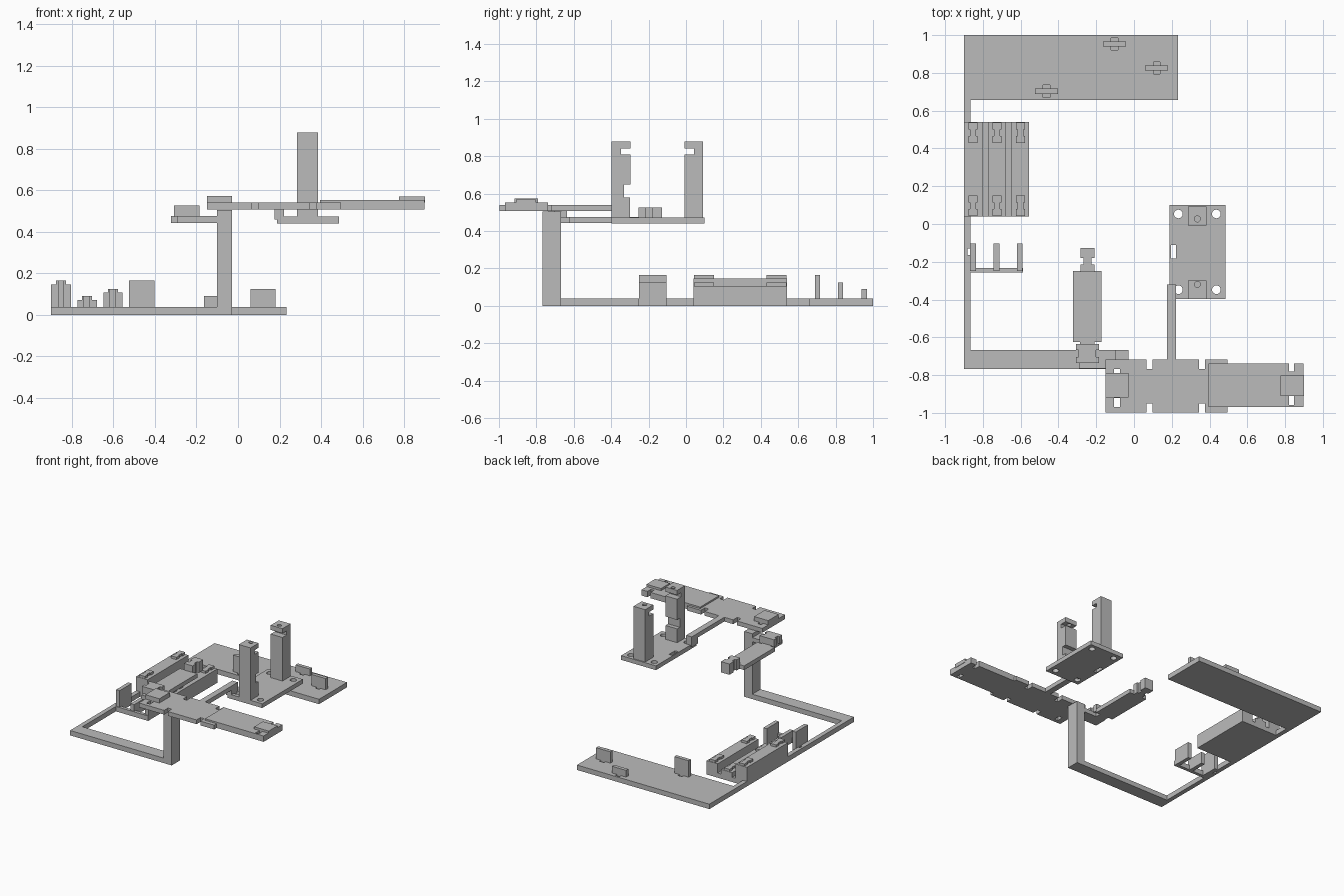
import bpy, bmesh

old = bpy.data.objects.get("Cube")
if old:
    bpy.data.objects.remove(old, do_unlink=True)

grey = bpy.data.materials.new("plain_grey")
grey.use_nodes = True
grey.diffuse_color = (0.5, 0.5, 0.5, 1)
grey.node_tree.nodes["Principled BSDF"].inputs["Base Color"].default_value = (0.5, 0.5, 0.5, 1)


def make(name, bm):
    bmesh.ops.recalc_face_normals(bm, faces=bm.faces)
    mesh = bpy.data.meshes.new(name)
    bm.to_mesh(mesh)
    bm.free()
    mesh.materials.append(grey)
    ob = bpy.data.objects.new(name, mesh)
    bpy.context.collection.objects.link(ob)
    return ob


def prism(name, points, place, shift):
    """Extrude a flat outline; place maps a 2D point to 3D."""
    bm = bmesh.new()
    face = bm.faces.new([bm.verts.new(place(a, b)) for a, b in points])
    out = bmesh.ops.extrude_face_region(bm, geom=[face])
    verts = [g for g in out["geom"] if isinstance(g, bmesh.types.BMVert)]
    bmesh.ops.translate(bm, verts=verts, vec=shift)
    return make(name, bm)


def box(name, x, y, z):
    corners = [(x[0], y[0]), (x[1], y[0]), (x[1], y[1]), (x[0], y[1])]
    return prism(name, corners, lambda a, b: (a, b, z[0]), (0, 0, z[1] - z[0]))


def drill(x, y, z, r):
    bpy.ops.mesh.primitive_cylinder_add(vertices=20, radius=r, depth=0.2, location=(x, y, z))
    return bpy.context.object


def cut(ob, cutters):
    """Subtract each cutter, then discard it."""
    for c in cutters:
        c.hide_render = True
        mod = ob.modifiers.new("cut", "BOOLEAN")
        mod.operation, mod.solver, mod.object = "DIFFERENCE", "EXACT", c
        bpy.context.view_layer.objects.active = ob
        bpy.ops.object.modifier_apply(modifier=mod.name)
        bpy.data.objects.remove(c, do_unlink=True)


def through(x, y, z=(-0.1, 0.7)):
    return box("cutter", x, y, z)


# The three step heights shared by tabs, holder ridges and prongs
TALL, LOW, MID = 0.165, 0.09, 0.125
FLOOR = 0.038

# Back plate with upright tabs standing in cross-shaped sockets
plate = box("back_plate", (-0.9, 0.233), (0.657, 1.0), (0, FLOOR))
for i, (x, y, top) in enumerate([(-0.463, 0.703, TALL), (-0.103, 0.953, LOW), (0.12, 0.826, MID)]):
    cut(plate, [box("socket", (x - 0.018, x + 0.018), (y - 0.032, y + 0.032), (0.025, 0.1))])
    box(f"back_tab_{i}", (x - 0.061, x + 0.061), (y - 0.014, y + 0.014), (0.01, top))

# Ground frame
rail = box("side_rail", (-0.9, -0.865), (-0.667, 0.657), (0, FLOOR))
cut(rail, [through((-0.882, -0.869), (-0.165, -0.13))])
box("front_rail", (-0.9, -0.1), (-0.767, -0.667), (0, FLOOR))
box("post", (-0.1, -0.03), (-0.767, -0.667), (0, 0.505))

# Stepped holder: three ridges with a waisted clip at each end
box("holder_floor", (-0.9, -0.555), (0.04, 0.54), (0, 0.036))
ridges = [(-0.9, -0.803, TALL), (-0.773, -0.678, LOW), (-0.648, -0.555, MID)]
for i, (x0, x1, top) in enumerate(ridges):
    box(f"holder_ridge_{i}", (x0, x1), (0.04, 0.54), (0.02, top - 0.018))
    mid = (x0 + x1) / 2
    for end, (y0, y1) in enumerate([(0.043, 0.15), (0.43, 0.537)]):
        clip = box(f"holder_clip_{i}_{end}", (mid - 0.024, mid + 0.024), (y0, y1), (top - 0.03, top))
        yc = (y0 + y1) / 2
        for s in (-1, 1):
            edges = sorted((mid + s * 0.016, mid + s * 0.04))
            cut(clip, [through(edges, (yc - 0.018, yc + 0.018))])

# Comb of three prongs beside the side rail
box("comb_spine", (-0.87, -0.588), (-0.257, -0.232), (0, FLOOR))
for i, (x, top) in enumerate([(-0.852, TALL), (-0.728, LOW), (-0.604, MID)]):
    box(f"comb_prong_{i}", (x - 0.015, x + 0.015), (-0.25, -0.103), (0, top))

# Upper deck with edge notches and a raised connector on the left end
deck = box("upper_deck", (-0.15, 0.495), (-0.998, -0.718), (0.507, 0.54))
holes = [through((x - 0.016, x + 0.016), y) for x in (0.083, 0.36)
         for y in ((-1.05, -0.95), (-0.768, -0.65))]
holes += [through((-0.105, -0.075), y) for y in ((-0.97, -0.92), (-0.79, -0.767))]
cut(deck, holes)
box("deck_connector", (-0.15, -0.03), (-0.918, -0.79), (0.53, 0.573))

# Extension board with its end connector
board = box("extension_board", (0.395, 0.897), (-0.968, -0.738), (0.507, 0.552))
cut(board, [through((0.82, 0.847), y) for y in ((-0.958, -0.91), (-0.782, -0.7))])
box("extension_connector", (0.775, 0.9), (-0.91, -0.802), (0.54, 0.569))

# Side arm: link to the post, long board, two end connectors
box("arm_link", (-0.29, -0.09), (-0.765, -0.667), (0.443, 0.475))
box("arm_board", (-0.322, -0.172), (-0.625, -0.25), (0.443, 0.475))
box("arm_neck", (-0.285, -0.208), (-0.68, -0.61), (0.443, 0.475))
near = box("arm_near_connector", (-0.308, -0.185), (-0.735, -0.635), (0.47, 0.526))
far = box("arm_far_connector", (-0.283, -0.21), (-0.255, -0.127), (0.443, 0.526))
for ob, xs, yc in ((near, (-0.308, -0.185), -0.685), (far, (-0.283, -0.21), -0.197)):
    cut(ob, [through((x - 0.015, x + 0.015), (yc - 0.018, yc + 0.018)) for x in xs])

# Bracket carrying the tower plate
box("tower_bracket", (0.175, 0.222), (-0.73, -0.32), (0.507, 0.54))
box("bracket_foot", (0.175, 0.222), (-0.397, -0.32), (0.46, 0.515))

# Tower plate with corner holes and a side slot
base = box("tower_plate", (0.187, 0.485), (-0.397, 0.1), (0.44, 0.473))
cut(base, [drill(x, y, 0.457, 0.023) for x in (0.235, 0.436) for y in (-0.348, 0.053)]
    + [through((0.196, 0.222), (-0.183, -0.11))])


# Two towers facing each other, each with a slotted head and a pin hole
def tower(name, profile, y_hole):
    ob = prism(name, profile, lambda y, z: (0.285, y, z), (0.1, 0, 0))
    cut(ob, [drill(0.335, y_hole, 0.94, 0.016)])


head = [(-0.348, 0.81), (-0.348, 0.842), (-0.298, 0.842), (-0.298, 0.878), (-0.397, 0.878)]
tower("front_tower", [(-0.397, 0.465), (-0.3, 0.465), (-0.3, 0.58), (-0.332, 0.58),
                      (-0.332, 0.65), (-0.298, 0.65), (-0.298, 0.81)] + head, -0.32)
mirrored = [(-0.305 - y, z) for y, z in head]
tower("back_tower", [(0.092, 0.465), (-0.007, 0.465), (-0.007, 0.81)] + mirrored, 0.027)
